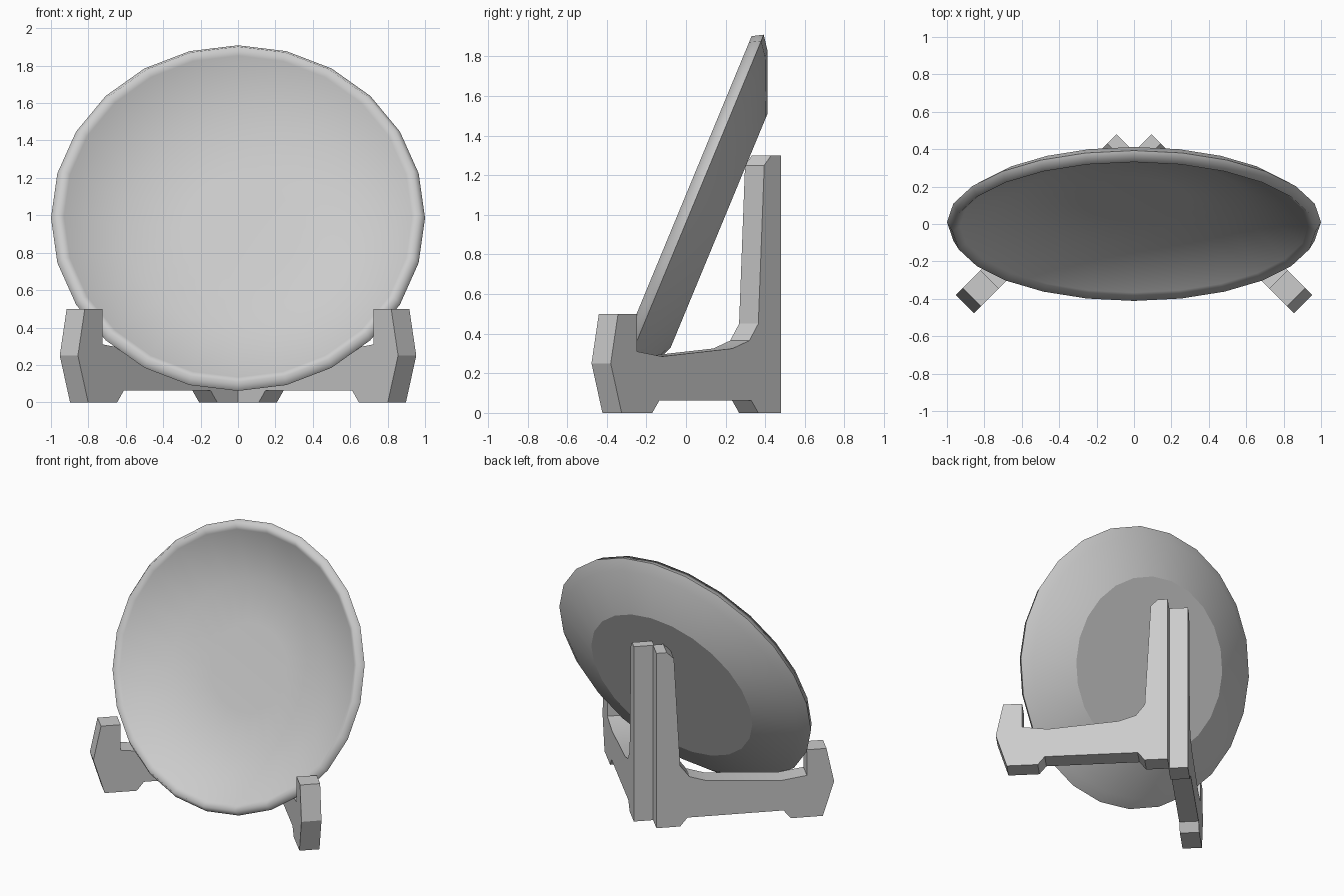
import bpy, bmesh, math

if "Cube" in bpy.data.objects:
    bpy.data.objects.remove(bpy.data.objects["Cube"])


def make_object(name, bm):
    bmesh.ops.recalc_face_normals(bm, faces=bm.faces)
    mesh = bpy.data.meshes.new(name)
    bm.to_mesh(mesh)
    bm.free()
    obj = bpy.data.objects.new(name, mesh)
    bpy.context.collection.objects.link(obj)
    return obj


# Plate: 24-sided lathe, (radius, height) from the flat back to the dished front
SIDES = 24
profile = [(0.64, 0), (0.93, 0.12), (1.0, 0.17), (0.97, 0.224),
           (0.93, 0.193), (0.6, 0.052), (0.3, 0.04)]
bm = bmesh.new()
rings = []
for r, h in profile:
    rings.append([bm.verts.new((r * math.cos(2 * math.pi * i / SIDES),
                                r * math.sin(2 * math.pi * i / SIDES), h))
                  for i in range(SIDES)])
for a, b in zip(rings, rings[1:]):
    for i in range(SIDES):
        j = (i + 1) % SIDES
        bm.faces.new((a[i], a[j], b[j], b[i]))
bm.faces.new(rings[0])
bm.faces.new(rings[-1])
for f in bm.faces:
    f.smooth = True
# crisp edges around the foot and the widest ring
for ring in (rings[0], rings[2]):
    for i in range(SIDES):
        bm.edges.get((ring[i], ring[(i + 1) % SIDES])).smooth = False
plate = make_object("plate", bm)
plate.rotation_euler = (math.radians(67.5), 0, 0)
plate.location = (0, 0.167, 0.92)

# Stand: one side profile (y on the outer face, z), extruded at 45 degrees
WIDTH = 0.097
side = [(0.48, 0), (0.48, 1.3), (0.43, 1.3), (0.395, 1.25), (0.365, 0.45),
        (0.32, 0.365), (0.235, 0.325), (-0.12, 0.285), (-0.248, 0.31),
        (-0.248, 0.5), (-0.343, 0.5), (-0.38, 0.25), (-0.325, 0),
        (-0.17, 0), (-0.135, 0.062), (0.33, 0.062), (0.365, 0)]


def stand_arm(name, sign):
    bm = bmesh.new()
    outer = [bm.verts.new((sign * (0.573 - y), y, z)) for y, z in side]
    inner = [bm.verts.new((sign * (0.573 - WIDTH - y), y - WIDTH, z)) for y, z in side]
    bm.faces.new(outer)
    bm.faces.new(inner)
    for i in range(len(side)):
        j = (i + 1) % len(side)
        bm.faces.new((outer[i], outer[j], inner[j], inner[i]))
    obj = make_object(name, bm)
    bpy.ops.object.select_all(action='DESELECT')
    obj.select_set(True)
    bpy.context.view_layer.objects.active = obj
    bpy.ops.object.shade_smooth_by_angle(angle=math.radians(20))


stand_arm("stand_arm_right", 1)
stand_arm("stand_arm_left", -1)
